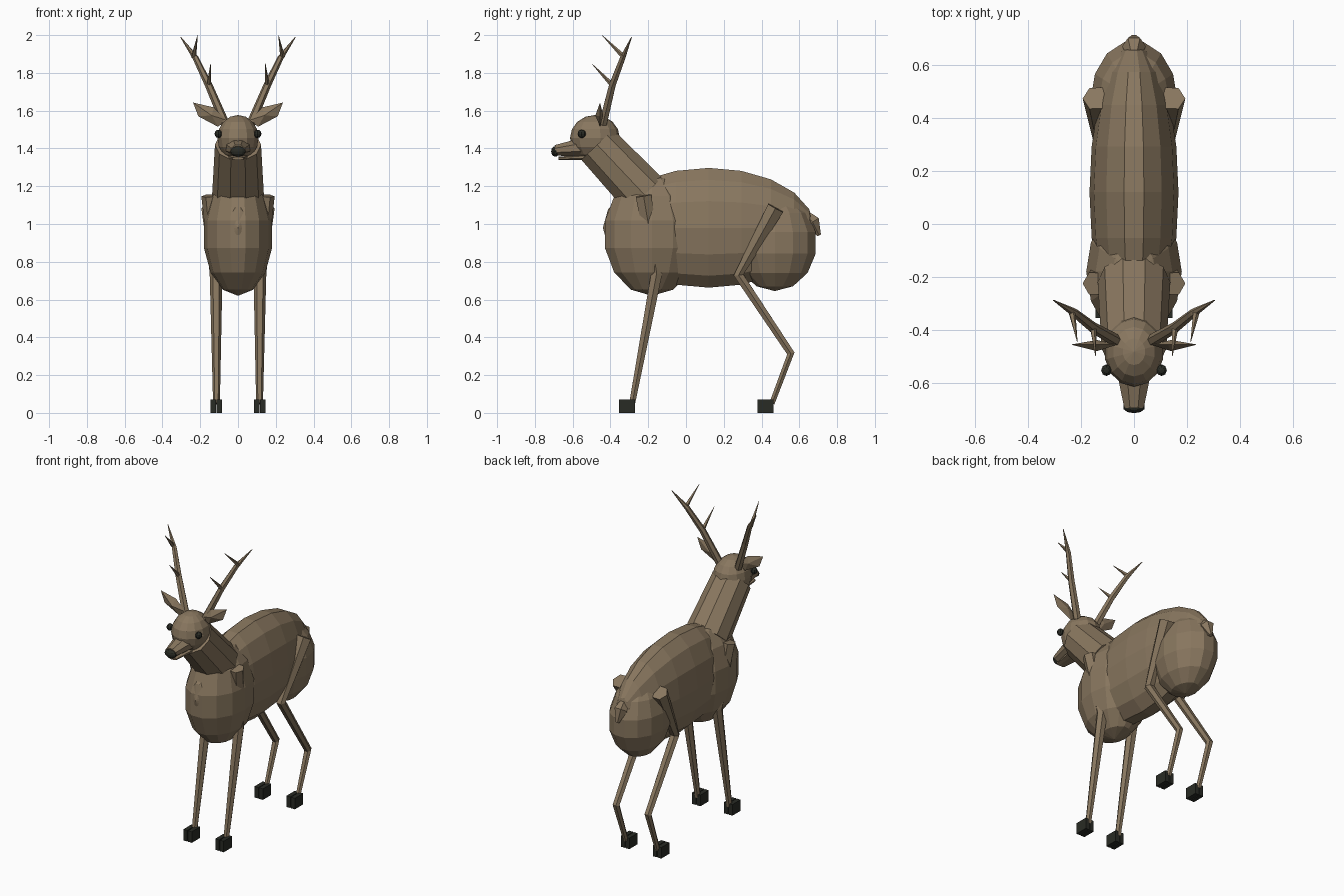
import bpy, bmesh, math
from mathutils import Vector, Matrix

if "Cube" in bpy.data.objects:
    bpy.data.objects.remove(bpy.data.objects["Cube"])


def material(name, rgb):
    m = bpy.data.materials.new(name)
    m.diffuse_color = (*rgb, 1)
    m.use_nodes = True
    m.node_tree.nodes["Principled BSDF"].inputs["Base Color"].default_value = m.diffuse_color
    return m


COAT = material("tan coat", (0.25, 0.185, 0.115))
DARK = material("dark horn", (0.022, 0.024, 0.018))


def finish(name, bm, mat):
    bmesh.ops.recalc_face_normals(bm, faces=bm.faces)
    me = bpy.data.meshes.new(name)
    bm.to_mesh(me)
    bm.free()
    me.materials.append(mat)
    ob = bpy.data.objects.new(name, me)
    bpy.context.collection.objects.link(ob)
    return ob


def ellipsoid(name, centre, radii, seg, rings, mat=COAT, turn=None):
    bm = bmesh.new()
    bmesh.ops.create_uvsphere(bm, u_segments=seg, v_segments=rings, radius=1)
    if turn:
        bm.transform(turn)
    bm.transform(Matrix.Translation(centre) @ Matrix.Diagonal((*radii, 1)))
    return finish(name, bm, mat)


def limb(bm, points, radii, sides=6, squash=1.0, spin=0.0):
    """Faceted tube through the points, with a radius at each one."""
    pts = [Vector(p) for p in points]
    loops = []
    for i, p in enumerate(pts):
        d = (pts[min(i + 1, len(pts) - 1)] - pts[max(i - 1, 0)]).normalized()
        ref = Vector((1, 0, 0))
        u = (ref - d * ref.dot(d)).normalized()
        v = d.cross(u)
        ring = []
        for k in range(sides):
            a = 2 * math.pi * k / sides + spin
            ring.append(bm.verts.new(
                p + radii[i] * (math.cos(a) * u + squash * math.sin(a) * v)))
        loops.append(ring)
    for a, b in zip(loops, loops[1:]):
        for k in range(sides):
            n = (k + 1) % sides
            bm.faces.new((a[k], a[n], b[n], b[k]))
    bm.faces.new(loops[0][::-1])
    bm.faces.new(loops[-1])


def tube(name, points, radii, mat=COAT, **kw):
    bm = bmesh.new()
    limb(bm, points, radii, **kw)
    return finish(name, bm, mat)


def box(bm, centre, size):
    bmesh.ops.create_cube(bm, size=1, matrix=Matrix.Translation(centre)
                          @ Matrix.Diagonal((*size, 1)))


# Body masses
ellipsoid("chest", (0, -0.18, 0.945), (0.185, 0.262, 0.325), 14, 7,
          turn=Matrix.Rotation(math.pi / 2, 4, 'Z'))
ellipsoid("torso", (0, 0.12, 0.98), (0.168, 0.56, 0.325), 14, 10,
          turn=Matrix.Rotation(math.pi / 2, 4, 'X') @ Matrix.Rotation(math.pi / 14, 4, 'Z'))
ellipsoid("rump", (0, 0.47, 0.90), (0.168, 0.228, 0.255), 14, 7,
          turn=Matrix.Rotation(math.pi / 2, 4, 'Z'))
tube("tail", [(0, 0.62, 1.07), (0, 0.67, 1.01), (0, 0.705, 0.94)],
     [0.015, 0.045, 0.012])

# Neck and head
tube("neck", [(0, -0.47, 1.42), (0, -0.22, 1.155)], [0.122, 0.137], sides=10)
ellipsoid("head", (0, -0.482, 1.455), (0.112, 0.132, 0.122), 14, 8)
tube("muzzle", [(0, -0.52, 1.41), (0, -0.62, 1.398), (0, -0.692, 1.39)],
     [0.078, 0.056, 0.04], sides=8, squash=0.75, spin=math.pi / 8)
tube("lower_jaw", [(0, -0.53, 1.355), (0, -0.675, 1.347)],
     [0.055, 0.032], sides=8, squash=0.3, spin=math.pi / 8)
ellipsoid("nose", (0, -0.692, 1.384), (0.042, 0.022, 0.028), 10, 6, DARK)

for side, s in (("left", 1), ("right", -1)):
    ellipsoid(side + "_eye", (s * 0.104, -0.552, 1.477),
              (0.02, 0.022, 0.022), 8, 6, DARK)

    # Leaf-shaped ear: outline around a raised ridge on both faces
    bm = bmesh.new()
    rim = [bm.verts.new((s * x, -0.455, z)) for x, z in
           ((0.063, 1.55), (0.127, 1.617), (0.238, 1.643), (0.21, 1.57), (0.106, 1.515))]
    for y in (-0.48, -0.438):
        mid = bm.verts.new((s * 0.14, y, 1.575))
        for a, b in zip(rim, rim[1:] + rim[:1]):
            bm.faces.new((a, b, mid))
    finish(side + "_ear", bm, COAT)

    # Antler beam with two tines
    bm = bmesh.new()
    limb(bm, [(s * 0.068, -0.44, 1.53), (s * 0.155, -0.39, 1.735),
              (s * 0.225, -0.335, 1.88), (s * 0.304, -0.288, 1.99)],
         [0.024, 0.02, 0.016, 0.002])
    limb(bm, [(s * 0.155, -0.385, 1.73), (s * 0.145, -0.498, 1.848)], [0.014, 0.001], sides=5)
    limb(bm, [(s * 0.235, -0.33, 1.885), (s * 0.214, -0.445, 2.0)], [0.014, 0.001], sides=5)
    finish(side + "_antler", bm, COAT)

    # Legs: shoulder or hip down to the ankle
    tube(side + "_front_leg",
         [(s * 0.146, -0.225, 1.15), (s * 0.116, -0.155, 0.74), (s * 0.114, -0.285, 0.05)],
         [0.048, 0.034, 0.018])
    tube(side + "_hind_leg",
         [(s * 0.142, 0.475, 1.085), (s * 0.115, 0.278, 0.73),
          (s * 0.115, 0.555, 0.315), (s * 0.114, 0.455, 0.05)],
         [0.052, 0.03, 0.023, 0.016])

    # Cloven hooves
    for end, y in (("front", -0.312), ("hind", 0.42)):
        bm = bmesh.new()
        for dx in (-0.0165, 0.0165):
            box(bm, (s * 0.115 + dx, y, 0.036), (0.028, 0.085, 0.072))
        finish(f"{side}_{end}_hoof", bm, DARK)
